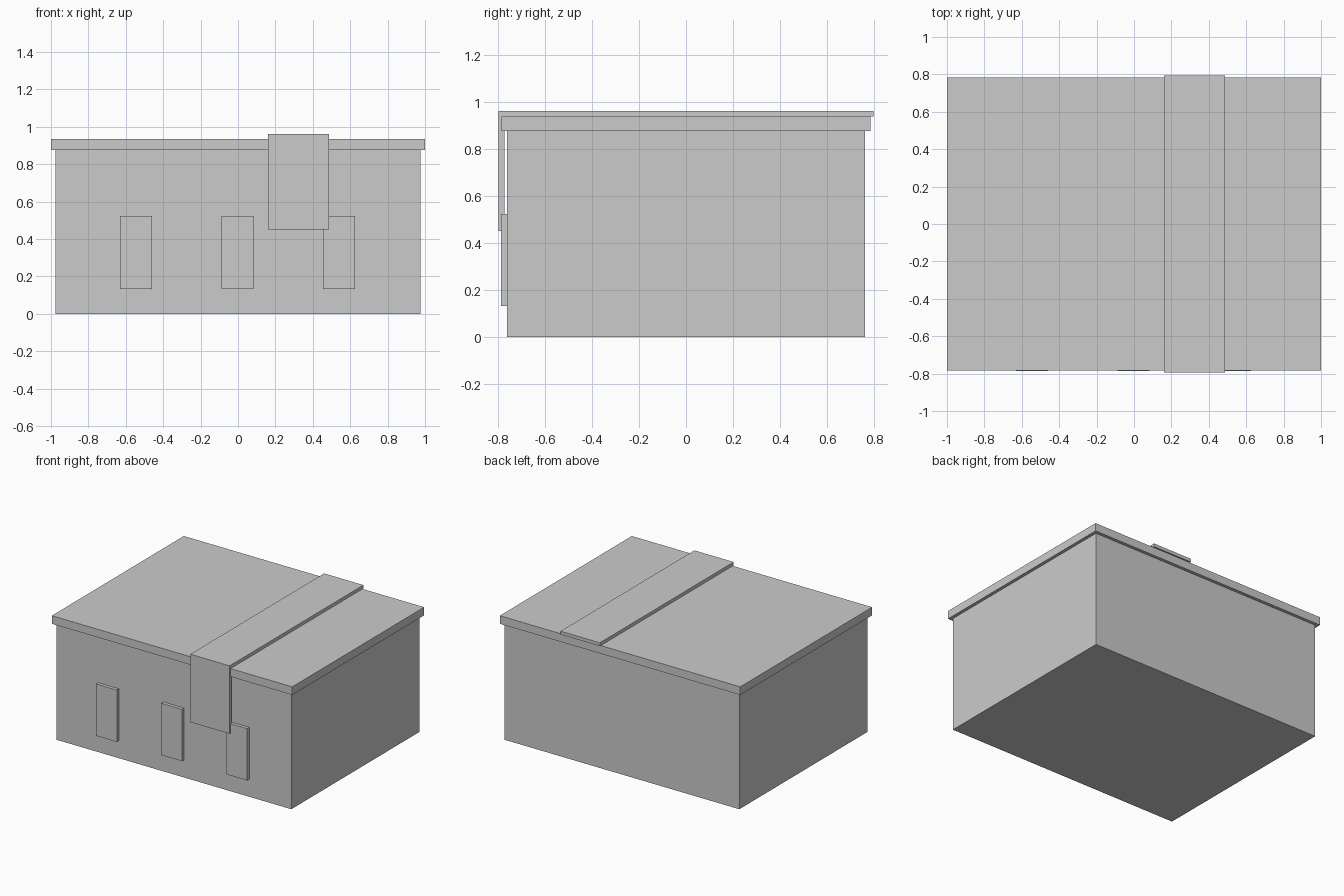
import bpy
import bmesh
from mathutils import Matrix, Vector

# Remove the default cube
old = bpy.data.objects.get("Cube")
if old:
    bpy.data.objects.remove(old, do_unlink=True)

# Single flat colour
grey = bpy.data.materials.new("light_grey")
grey.use_nodes = True
colour = (0.6, 0.6, 0.6, 1)
grey.diffuse_color = colour
grey.node_tree.nodes["Principled BSDF"].inputs["Base Color"].default_value = colour


def box(name, x, y, z):
    """Flat-faced box spanning the given (low, high) ranges."""
    low, high = (Vector(corner) for corner in zip(x, y, z))
    bm = bmesh.new()
    bmesh.ops.create_cube(bm, size=1)
    bm.transform(Matrix.Diagonal((*(high - low), 1)))
    mesh = bpy.data.meshes.new(name)
    bm.to_mesh(mesh)
    bm.free()
    mesh.materials.append(grey)
    obj = bpy.data.objects.new(name, mesh)
    obj.location = (low + high) / 2
    bpy.context.collection.objects.link(obj)
    return obj


# Main box and overhanging lid
WALL, LID_BOTTOM, LID_TOP = 0.76, 0.875, 0.936
box("body", (-0.976, 0.976), (-WALL, WALL), (0, LID_BOTTOM))
box("lid", (-1, 1), (-0.784, 0.784), (LID_BOTTOM, LID_TOP))

# Strap across the lid, with a flap hanging down the front
STRAP_X, STRAP_Y, STRAP_TOP, THICK = (0.16, 0.487), 0.795, 0.961, 0.025
box("strap", STRAP_X, (-STRAP_Y, STRAP_Y), (LID_TOP, STRAP_TOP))
box("strap_flap", STRAP_X, (-STRAP_Y, -STRAP_Y + THICK), (0.45, LID_TOP))

# Three raised panels on the front wall
for side, centre in (("right", -0.545), ("middle", -0.003), ("left", 0.54)):
    box(f"{side}_panel", (centre - 0.086, centre + 0.086),
        (-WALL - THICK, -WALL), (0.132, 0.522))
